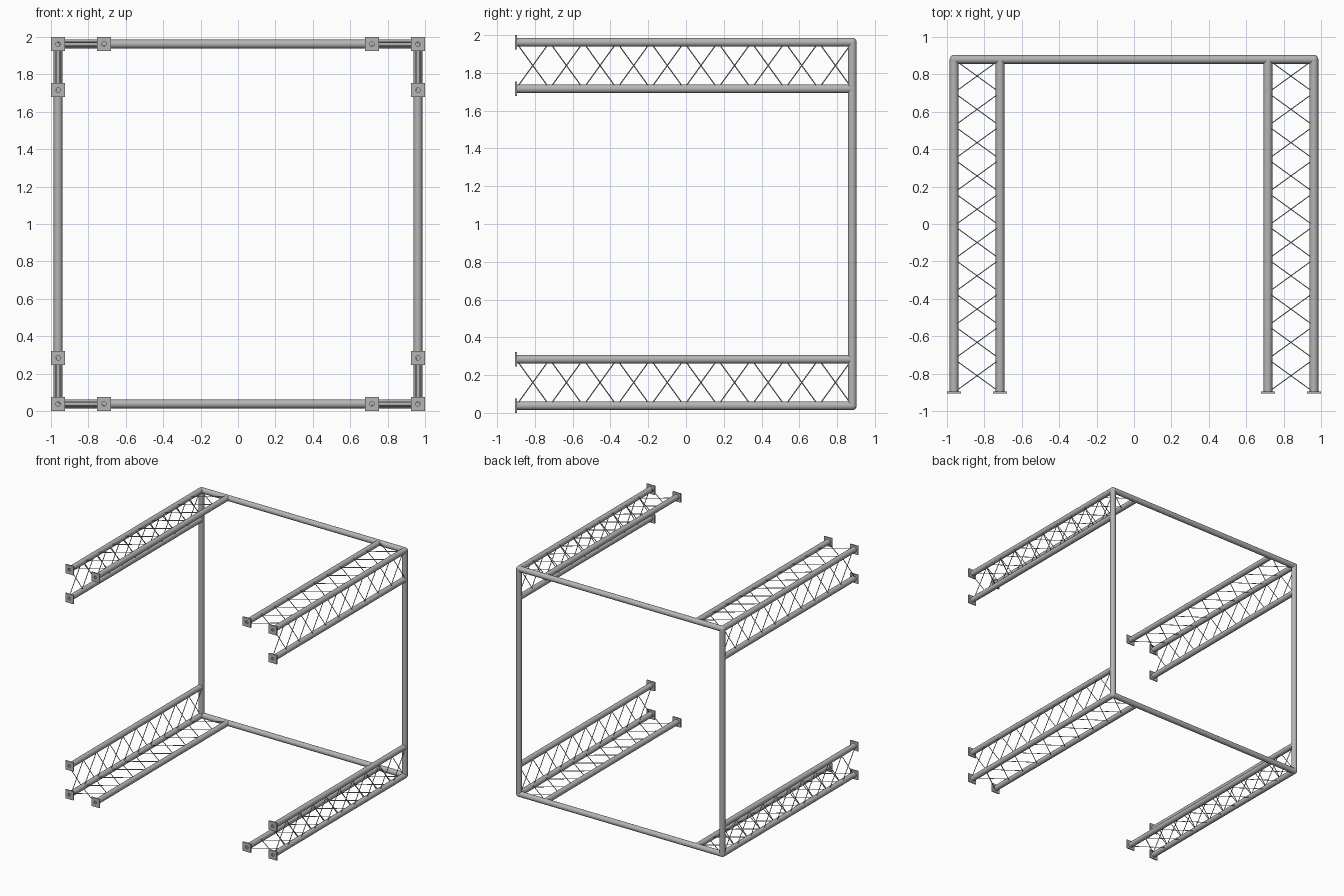
import bpy
import math
from mathutils import Vector

if "Cube" in bpy.data.objects:
    bpy.data.objects.remove(bpy.data.objects["Cube"], do_unlink=True)

# Single steel colour
steel = bpy.data.materials.new("grey steel")
steel.use_nodes = True
steel.diffuse_color = (0.46, 0.46, 0.46, 1)
steel.node_tree.nodes["Principled BSDF"].inputs["Base Color"].default_value = (0.46, 0.46, 0.46, 1)

EDGE = 0.962      # corner rail distance from the centre
GAP = 0.246       # spacing between paired rails
MID = 1.0         # height of the centre
FRONT, BACK = -0.9, 0.88
TUBE, ROD = 0.0235, 0.003
BAYS = 10


def finish(name, smooth=True):
    ob = bpy.context.object
    ob.name = name
    ob.data.materials.append(steel)
    if smooth:
        bpy.ops.object.shade_smooth_by_angle(angle=math.radians(40))
    return ob


def bar(name, a, b, radius, sides=20):
    """Round bar between two points."""
    a, b = Vector(a), Vector(b)
    d = b - a
    bpy.ops.mesh.primitive_cylinder_add(
        vertices=sides, radius=radius, depth=d.length, location=(a + b) / 2,
        rotation=d.to_track_quat('Z', 'Y').to_euler())
    return finish(name)


def plate(name, x, z):
    """Square end plate with a bolt hole."""
    bpy.ops.mesh.primitive_cylinder_add(
        vertices=12, radius=0.012, depth=0.1, location=(x, FRONT, z),
        rotation=(math.pi / 2, 0, 0))
    cutter = bpy.context.object
    cutter.name = "hole_cutter"
    bpy.ops.mesh.primitive_cube_add(size=1, location=(x, FRONT, z))
    ob = bpy.context.object
    ob.scale = (0.076, 0.01, 0.076)
    finish(name, False)
    mod = ob.modifiers.new("bolt hole", 'BOOLEAN')
    mod.operation = 'DIFFERENCE'
    mod.object = cutter
    bpy.ops.object.modifier_apply(modifier=mod.name)
    bpy.data.objects.remove(cutter, do_unlink=True)


def lacing(name, a, b, normal):
    """Crossed diagonal rods between two rails, joined into one object."""
    step = (BACK - FRONT) / BAYS
    rods = []
    for i in range(BAYS):
        y0, y1 = FRONT + i * step, FRONT + (i + 1) * step
        for p, q, side in ((a, b, 1), (b, a, -1)):
            off = normal * side * 0.01
            rods.append(bar(name, Vector((p[0], y0, p[1])) + off,
                            Vector((q[0], y1, q[1])) + off, ROD, 6))
    bpy.ops.object.select_all(action='DESELECT')
    for rod in rods:
        rod.select_set(True)
    bpy.context.view_layer.objects.active = rods[0]
    bpy.ops.object.join()
    bpy.context.object.name = name


# Four corner trusses: three rails, end plates and two laced sides each
for sx, side in ((1, "left"), (-1, "right")):
    for sz, level in ((1, "upper"), (-1, "lower")):
        tag = level + "_" + side
        corner = (sx * EDGE, MID + sz * EDGE)
        inner = (sx * (EDGE - GAP), corner[1])
        upright = (corner[0], MID + sz * (EDGE - GAP))
        for part, (x, z) in (("corner", corner), ("inner", inner), ("side", upright)):
            bar(f"{tag}_{part}_rail", (x, FRONT + 0.004, z), (x, BACK, z), TUBE)
            plate(f"{tag}_{part}_end_plate", x, z)
        lacing(tag + "_flat_lacing", corner, inner, Vector((0, 0, 1)))
        lacing(tag + "_upright_lacing", corner, upright, Vector((1, 0, 0)))
        # Rounded joint of the back frame
        bpy.ops.mesh.primitive_uv_sphere_add(
            segments=20, ring_count=12, radius=TUBE, location=(corner[0], BACK, corner[1]))
        finish(tag + "_back_joint")

# Back frame
for s, level, side in ((1, "upper", "left"), (-1, "lower", "right")):
    h = MID + s * EDGE
    bar(level + "_back_beam", (-EDGE, BACK, h), (EDGE, BACK, h), TUBE)
    bar(side + "_back_post", (s * EDGE, BACK, MID - EDGE), (s * EDGE, BACK, MID + EDGE), TUBE)
